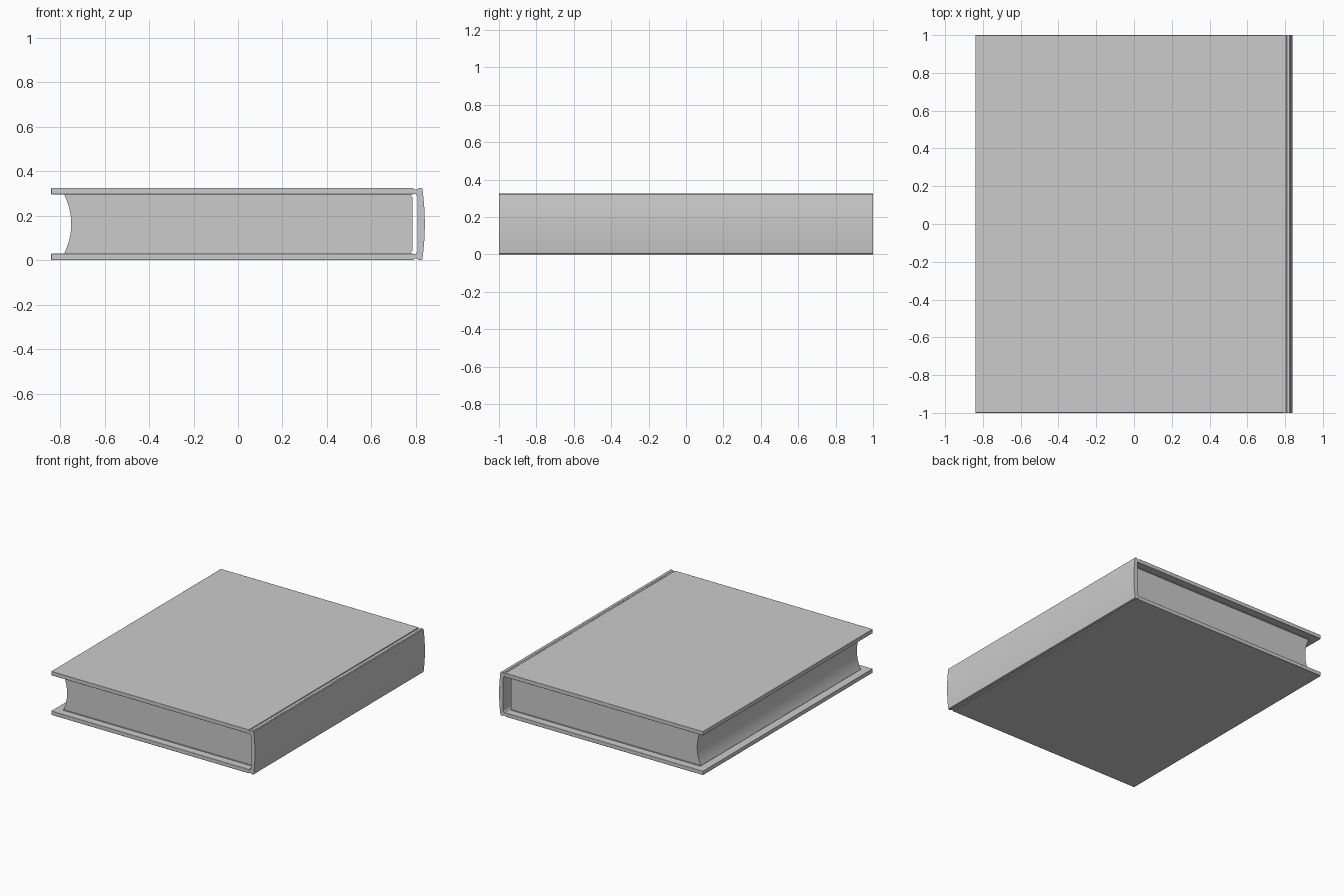
import bpy, bmesh, math

if "Cube" in bpy.data.objects:
    bpy.data.objects.remove(bpy.data.objects["Cube"])

H = 0.325          # total thickness
MID = H / 2


def extrude_profile(name, pts, half_len, bevel=0.0):
    """Extrude a closed x-z outline along y, centred on y = 0."""
    bm = bmesh.new()
    face = bm.faces.new([bm.verts.new((x, -half_len, z)) for x, z in pts])
    new = bmesh.ops.extrude_face_region(bm, geom=[face])
    bmesh.ops.translate(bm, vec=(0, 2 * half_len, 0),
                        verts=[g for g in new["geom"] if isinstance(g, bmesh.types.BMVert)])
    bmesh.ops.recalc_face_normals(bm, faces=bm.faces)
    me = bpy.data.meshes.new(name)
    bm.to_mesh(me)
    bm.free()
    ob = bpy.data.objects.new(name, me)
    bpy.context.collection.objects.link(ob)
    if bevel:
        mod = ob.modifiers.new("soft_edges", "BEVEL")
        mod.width, mod.segments = bevel, 2
    bpy.ops.object.select_all(action="DESELECT")
    ob.select_set(True)
    bpy.context.view_layer.objects.active = ob
    bpy.ops.object.shade_smooth_by_angle(angle=math.radians(30))
    return ob


def slab(x0, x1, z0, z1):
    return [(x0, z0), (x1, z0), (x1, z1), (x0, z1)]


def bow(x_end, x_mid, half_h, n=16):
    """Shallow curve in x, running from the top down to the bottom."""
    ts = [1 - 2 * i / n for i in range(n + 1)]
    return [(x_mid + (x_end - x_mid) * t * t, MID + half_h * t) for t in ts]


def mirror_down(pts):
    return [(x, H - z) for x, z in reversed(pts)]


# cover boards
extrude_profile("back_cover", slab(-0.84, 0.79, 0, 0.03), 1.0, 0.003)
extrude_profile("front_cover", slab(-0.84, 0.79, H - 0.03, H), 1.0, 0.003)

# endpapers pasted inside the boards
extrude_profile("back_endpaper", slab(-0.78, 0.775, 0.029, 0.034), 0.945)
extrude_profile("front_endpaper", slab(-0.78, 0.775, H - 0.034, H - 0.029), 0.945)

# page block with concave fore edge and rounded back corners
corner = [(0.77 + 0.015 * math.sin(a), 0.277 + 0.015 * math.cos(a))
          for a in [math.pi / 2 * i / 5 for i in range(6)]]
fore = bow(-0.78, -0.75, 0.1295)
extrude_profile("page_block", corner + mirror_down(corner) + fore[::-1], 0.94)

# hollow spine with hinge groove and gently rounded back
hinge = [(0.785, 0.298), (0.785, 0.318), (0.806, 0.318), (0.810, 0.323), (0.816, H), (0.824, H)]
outer = bow(0.829, 0.84, MID - 0.004)
inner = [(0.806, 0.036), (0.808, 0.05), (0.808, H - 0.05), (0.806, H - 0.036), (0.798, 0.298)]
inner = [(0.798, H - 0.298)] + inner
extrude_profile("spine", hinge + outer + mirror_down(hinge) + inner, 1.0)
